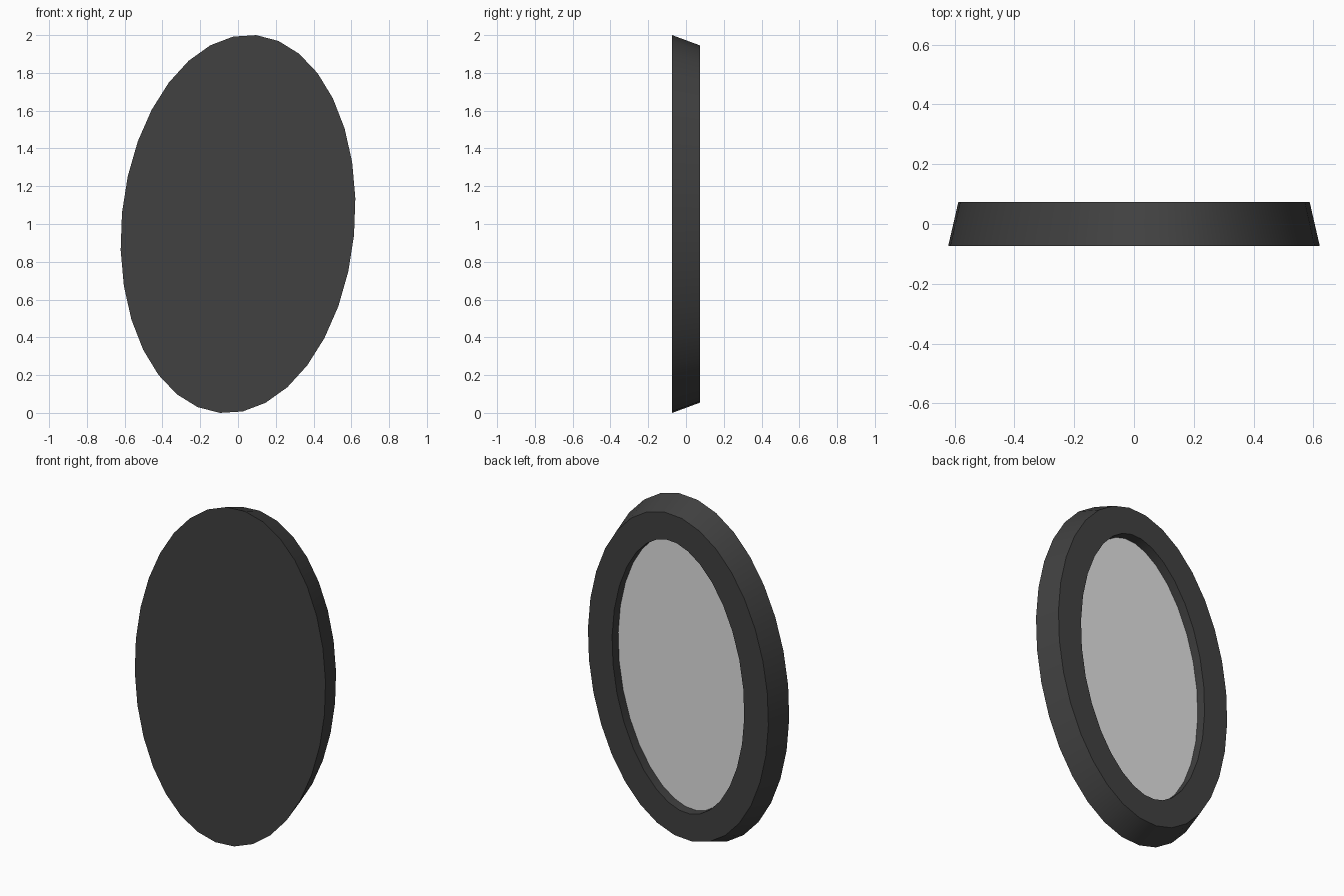
import bpy, bmesh, math
from mathutils import Matrix, Vector

if "Cube" in bpy.data.objects:
    bpy.data.objects.remove(bpy.data.objects["Cube"])

SIDES = 32
HALF_W, HALF_H = 0.617, 1.0045   # semi-axes of the front oval
HALF_D = 0.073                   # half thickness
BACK_SCALE = 0.946               # the rim tapers towards the back
BORDER, RECESS = 0.157, 0.057    # frame width and mirror depth
TILT = math.radians(5.5)


def material(name, value):
    mat = bpy.data.materials.new(name)
    mat.diffuse_color = (value, value, value, 1)
    mat.use_nodes = True
    mat.node_tree.nodes["Principled BSDF"].inputs["Base Color"].default_value = mat.diffuse_color
    return mat


def oval(bm, y, scale):
    steps = [2 * math.pi * i / SIDES for i in range(SIDES)]
    return [bm.verts.new((HALF_W * scale * math.sin(t), y,
                          HALF_H * scale * math.cos(t))) for t in steps]


# Tapered oval body
bm = bmesh.new()
front = oval(bm, -HALF_D, 1)
back = oval(bm, HALF_D, BACK_SCALE)
bm.faces.new(front)
glass = bm.faces.new(back)
for i in range(SIDES):
    j = (i + 1) % SIDES
    bm.faces.new((front[i], front[j], back[j], back[i]))
bmesh.ops.recalc_face_normals(bm, faces=bm.faces)

# Even border on the back, then a straight-walled recess
bmesh.ops.inset_individual(bm, faces=[glass], thickness=BORDER, use_even_offset=True)
bmesh.ops.inset_individual(bm, faces=[glass], thickness=0, depth=0)
for v in glass.verts:
    v.co.y = HALF_D - RECESS

# Mirror glass on the recess floor
glass.material_index = 1

# Lean the oval and stand it on the ground
bm.transform(Matrix.Rotation(TILT, 4, 'Y'))
bm.transform(Matrix.Translation(Vector((0, 0, -min(v.co.z for v in bm.verts)))))

mesh = bpy.data.meshes.new("oval_mirror")
bm.to_mesh(mesh)
bm.free()
mesh.materials.append(material("dark frame", 0.052))
mesh.materials.append(material("pale glass", 0.75))
obj = bpy.data.objects.new("oval_mirror", mesh)
bpy.context.collection.objects.link(obj)
bpy.context.view_layer.objects.active = obj
obj.select_set(True)
bpy.ops.object.shade_smooth_by_angle(angle=math.radians(30))
